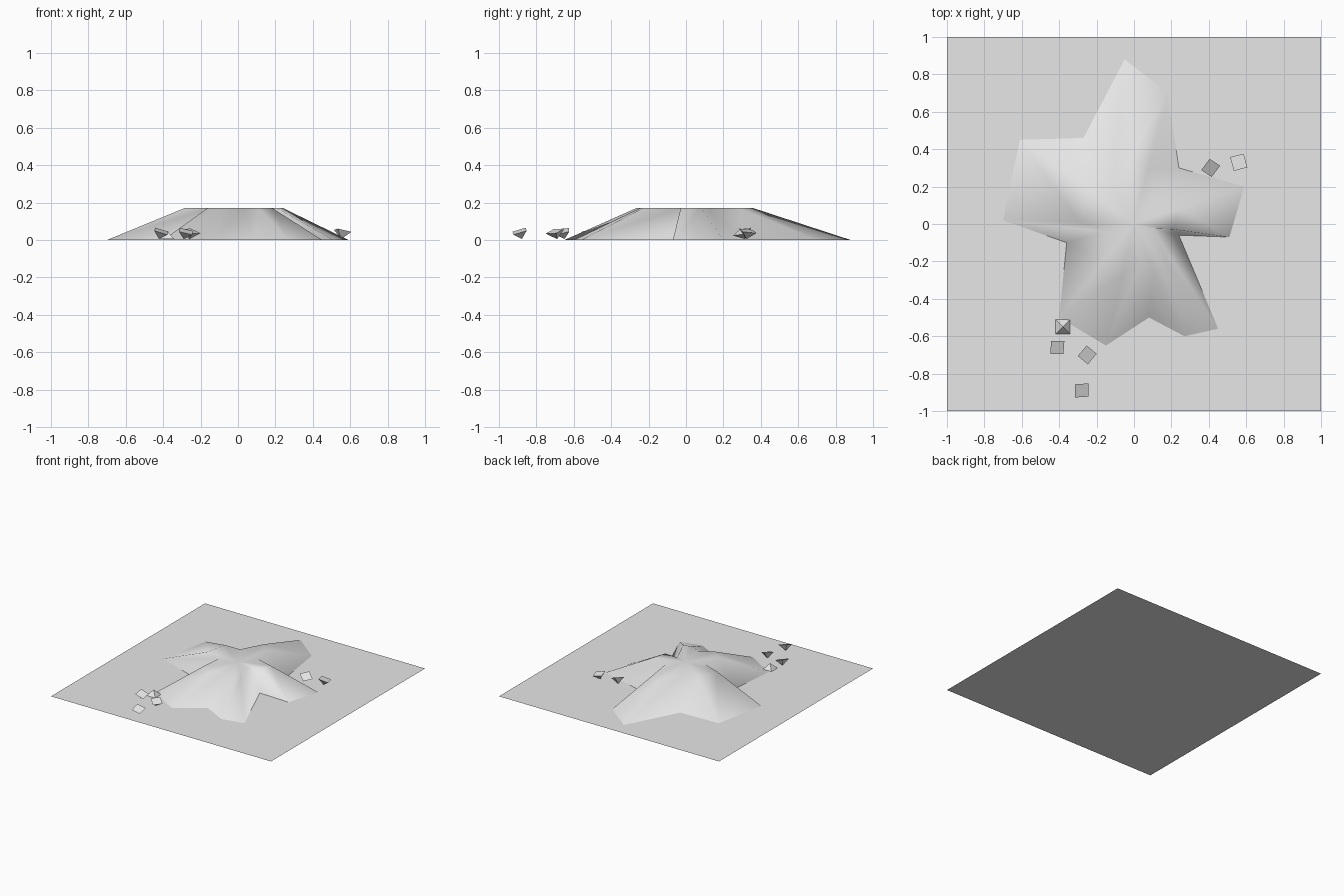
import bpy
import bmesh
from math import radians
from mathutils import Matrix, Vector

cube = bpy.data.objects.get("Cube")
if cube:
    bpy.data.objects.remove(cube)

grey = bpy.data.materials.new("stone grey")
grey.use_nodes = True
grey.diffuse_color = (0.8, 0.8, 0.8, 1)
grey.node_tree.nodes["Principled BSDF"].inputs["Base Color"].default_value = (0.8, 0.8, 0.8, 1)


def make_object(name, bm, smooth=False):
    mesh = bpy.data.meshes.new(name)
    bmesh.ops.recalc_face_normals(bm, faces=bm.faces)
    for face in bm.faces:
        face.smooth = smooth
    bm.to_mesh(mesh)
    bm.free()
    mesh.materials.append(grey)
    obj = bpy.data.objects.new(name, mesh)
    bpy.context.scene.collection.objects.link(obj)
    return obj


# Ground sheet
bm = bmesh.new()
bmesh.ops.create_grid(bm, x_segments=1, y_segments=1, size=1)
make_object("ground_sheet", bm)

# Star-shaped mound: five blunt arms rising to a small flat top
outline = [
    (-0.05, 0.88), (-0.27, 0.46),
    (-0.61, 0.45), (-0.70, 0.02), (-0.36, -0.10),
    (-0.40, -0.50), (-0.15, -0.65), (0.08, -0.50),
    (0.27, -0.60), (0.45, -0.56), (0.24, -0.06),
    (0.51, -0.07), (0.59, 0.20), (0.24, 0.30),
    (0.18, 0.70),
]
height, top_scale = 0.17, 0.41
bm = bmesh.new()
base = [bm.verts.new((x, y, 0)) for x, y in outline]
top = [bm.verts.new((x * top_scale, y * top_scale, height)) for x, y in outline]
peak = bm.verts.new((0, 0, height))
for i in range(len(outline)):
    j = (i + 1) % len(outline)
    bm.faces.new((base[i], base[j], top[j], top[i]))
    bm.faces.new((top[i], top[j], peak))
make_object("mound", bm, smooth=True)


# Scattered four-sided stones, most of them tipped point-down
def stone(name, x, y, radius, spin, lean, point_up=False):
    bm = bmesh.new()
    bmesh.ops.create_cone(bm, cap_ends=True, segments=4, depth=0.045,
                          radius1=radius if point_up else 0,
                          radius2=0 if point_up else radius)
    bmesh.ops.remove_doubles(bm, verts=bm.verts, dist=0.0001)
    tilt = Vector((0, 0, 1)).rotation_difference(Vector((*lean, 1)))
    turn = tilt.to_matrix() @ Matrix.Rotation(radians(spin), 3, "Z")
    bmesh.ops.rotate(bm, verts=bm.verts, matrix=turn)
    low = min(v.co.z for v in bm.verts)
    flat = [v for v in bm.verts if len(v.link_faces) == 3]
    mid = sum((v.co for v in flat), Vector()) / len(flat)
    bmesh.ops.translate(bm, verts=bm.verts, vec=(x - mid.x, y - mid.y, 0.005 - low))
    make_object(name, bm)


stone("upright_stone", -0.38, -0.55, 0.055, 45, (0, 0), point_up=True)
stone("front_stone_1", -0.41, -0.66, 0.052, 43, (0.3, -0.25))
stone("front_stone_2", -0.25, -0.70, 0.052, 5, (0.25, -0.25))
stone("front_stone_3", -0.28, -0.89, 0.052, 47, (0.25, -0.3))
stone("side_stone_1", 0.41, 0.30, 0.053, 10, (0.35, -0.4))
stone("side_stone_2", 0.56, 0.33, 0.054, 60, (0.2, 0.15))
